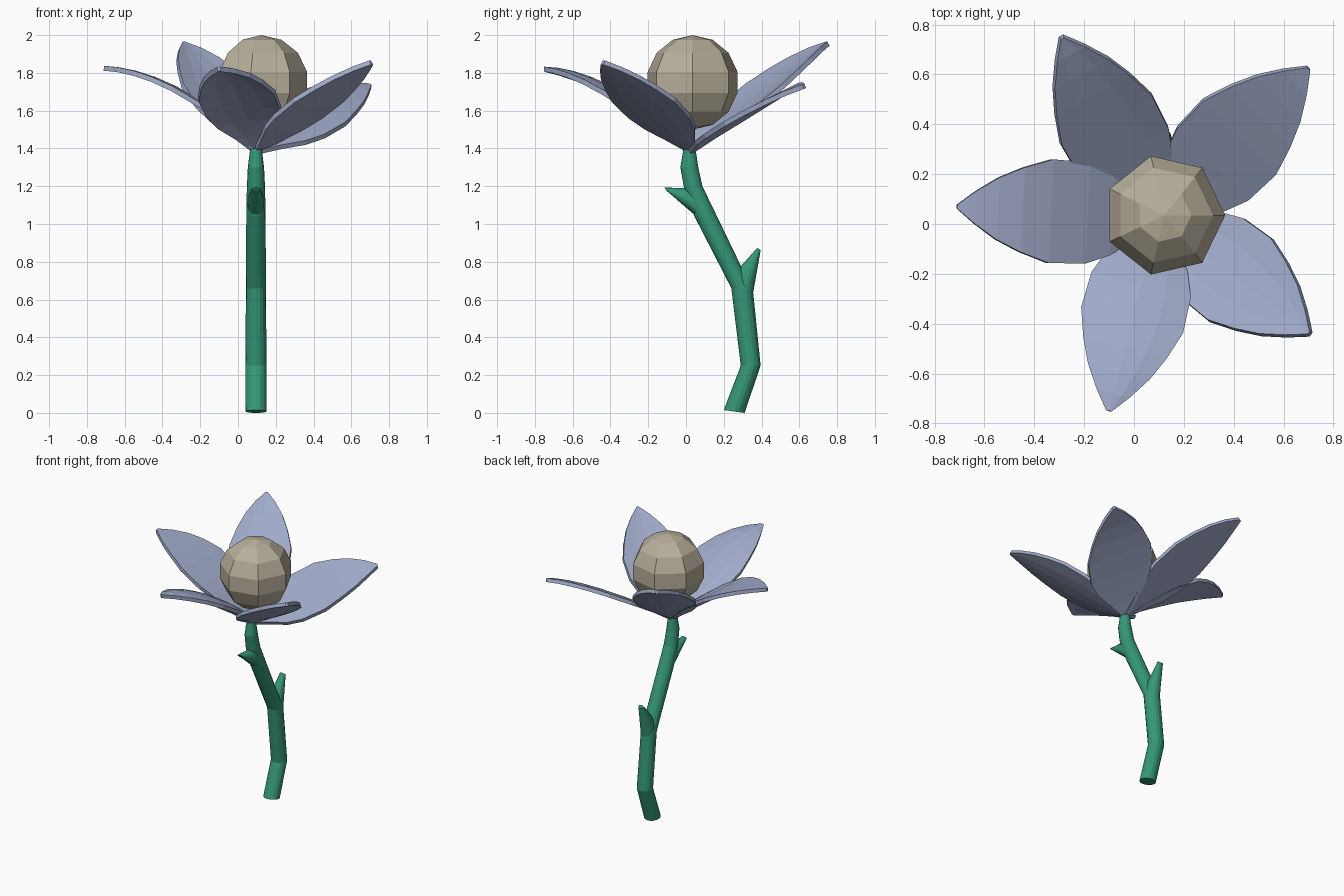
import bpy, bmesh
from math import sin, cos, pi, hypot
from mathutils import Vector, Matrix

if "Cube" in bpy.data.objects:
    bpy.data.objects.remove(bpy.data.objects["Cube"])

CX = 0.095  # the stem bends in this plane


def material(name, rgb):
    m = bpy.data.materials.new(name)
    m.diffuse_color = (*rgb, 1)
    m.use_nodes = True
    m.node_tree.nodes["Principled BSDF"].inputs["Base Color"].default_value = m.diffuse_color
    return m


def finish(bm, name, mat):
    bmesh.ops.recalc_face_normals(bm, faces=bm.faces)
    me = bpy.data.meshes.new(name)
    bm.to_mesh(me)
    bm.free()
    ob = bpy.data.objects.new(name, me)
    ob.data.materials.append(mat)
    bpy.context.collection.objects.link(ob)
    return ob


def tube(name, rings, mat, n=16):
    """Loft rings given by left and right edge points in the yz plane plus an x radius."""
    bm = bmesh.new()
    loops = []
    for yl, zl, yr, zr, rx in rings:
        c = Vector((CX, (yl + yr) / 2, (zl + zr) / 2))
        h = Vector((0, (yr - yl) / 2, (zr - zl) / 2))
        loops.append([bm.verts.new(c + h * cos(2 * pi * i / n)
                                   + Vector((rx * sin(2 * pi * i / n), 0, 0)))
                      for i in range(n)])
    for a, b in zip(loops, loops[1:]):
        for i in range(n):
            j = (i + 1) % n
            bm.faces.new((a[i], a[j], b[j], b[i]))
    bm.faces.new(loops[0])
    bm.faces.new(loops[-1])
    return finish(bm, name, mat)


green = material("stem_green", (0.035, 0.31, 0.19))
blue = material("petal_blue", (0.35, 0.40, 0.58))
tan = material("centre_tan", (0.48, 0.43, 0.33))

# Bent stem
tube("stem", [(.20, .015, .31, .0, .056), (.29, .25, .395, .25, .056),
              (.24, .66, .355, .645, .053), (.045, 1.04, .145, 1.08, .051),
              (-.01, 1.19, .087, 1.20, .048), (-.03, 1.30, .065, 1.30, .043),
              (-.013, 1.40, .05, 1.40, .03)], green)

# Thorn-like side shoots
tube("lower_shoot", [(.25, .69, .35, .60, .05), (.285, .77, .357, .645, .046),
                     (.378, .875, .395, .86, .022)], green)
tube("upper_shoot", [(.06, 1.19, .11, 1.03, .046), (0, 1.19, .055, 1.04, .044),
                     (-.115, 1.193, -.103, 1.176, .024)], green)

# Faceted flower centre
bm = bmesh.new()
bmesh.ops.create_uvsphere(bm, u_segments=7, v_segments=7, radius=0.25,
                          matrix=Matrix.Rotation(-pi / 2, 4, 'Z'))
bmesh.ops.translate(bm, verts=bm.verts, vec=(.122, .035, 1.75))
finish(bm, "flower_centre", tan)

# Petals: tip, curl (bigger = flattens outward), sideways roll, edge lift, midrib lift
BASE = Vector((.1, .03, 1.39))
PETALS = [("left", (-.71, .07, 1.825), 1.9, 0, -.01, -.01),
          ("back_left", (-.29, .75, 1.955), 1.2, 0, 0, -.025),
          ("back_right", (.70, .625, 1.73), 1.4, .36, -.01, -.01),
          ("front_right", (.705, -.44, 1.855), 1.1, 0, 0, -.02),
          ("front_left", (-.10, -.75, 1.82), 1.8, .1, -.035, 0)]
# (fraction along, half width)
OUTLINE = [(0, .02), (.12, .09), (.24, .165), (.36, .203), (.54, .208),
           (.68, .17), (.80, .125), (.91, .066), (1, .008)]

for name, tip, curl, roll, edge, mid in PETALS:
    d = Vector(tip) - BASE
    length = hypot(d.x, d.y)
    along = Vector((d.x, d.y, 0)) / length
    side = Vector((-along.y, along.x, 0))
    bm = bmesh.new()
    rows = []
    for s, w in OUTLINE:
        row = []
        for k in (-1, -.5, 0, .5, 1):
            z = d.z * (1 - (1 - s) ** curl) + roll * k * w
            z += (edge * k * k + mid * (1 - k * k)) * w / .2
            row.append(bm.verts.new(BASE + along * s * length + side * k * w + Vector((0, 0, z))))
        rows.append(row)
    for a, b in zip(rows, rows[1:]):
        for i in range(4):
            bm.faces.new((a[i], a[i + 1], b[i + 1], b[i]))
    ob = finish(bm, name + "_petal", blue)
    mod = ob.modifiers.new("thickness", 'SOLIDIFY')
    mod.thickness = .026
    mod.offset = 0
